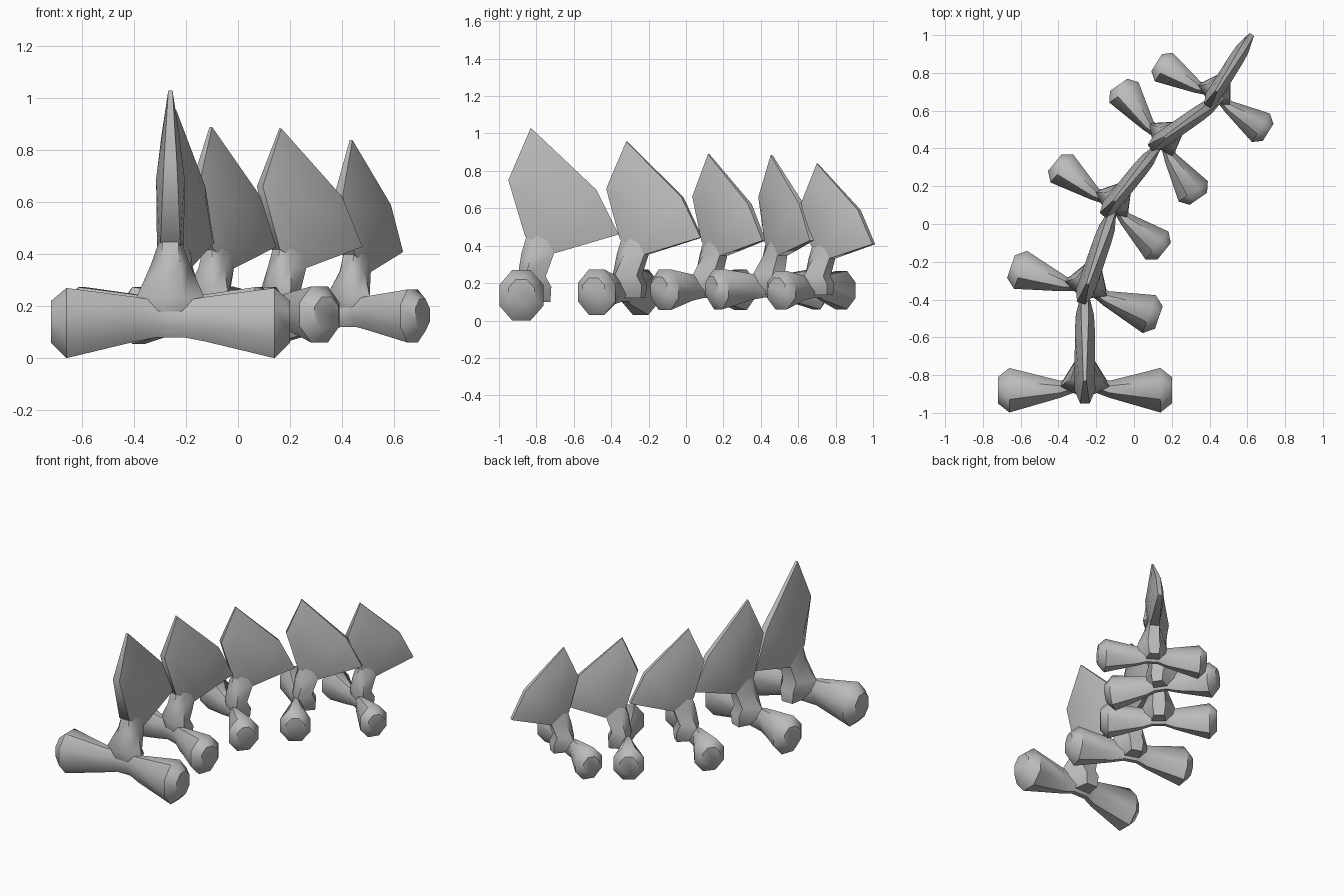
import bpy, bmesh, math

cube = bpy.data.objects.get("Cube")
if cube:
    bpy.data.objects.remove(cube, do_unlink=True)

# One plain bone grey
bone = bpy.data.materials.new("bone_grey")
bone.use_nodes = True
bone.diffuse_color = (0.5, 0.5, 0.5, 1)
bsdf = next(n for n in bone.node_tree.nodes if n.type == 'BSDF_PRINCIPLED')
bsdf.inputs["Base Color"].default_value = (0.5, 0.5, 0.5, 1)
bsdf.inputs["Roughness"].default_value = 0.7


def loft(name, rings):
    """Skin closed rings of equal point count and cap both ends."""
    bm = bmesh.new()
    loops = [[bm.verts.new(p) for p in ring] for ring in rings]
    n = len(loops[0])
    for a, b in zip(loops, loops[1:]):
        for i in range(n):
            j = (i + 1) % n
            bm.faces.new((a[i], a[j], b[j], b[i]))
    bm.faces.new(loops[0])
    bm.faces.new(loops[-1])
    bmesh.ops.recalc_face_normals(bm, faces=bm.faces)
    mesh = bpy.data.meshes.new(name)
    bm.to_mesh(mesh)
    bm.free()
    mesh.materials.append(bone)
    return mesh


def octagon(x, half_y, half_z, cy, cz):
    k = 1 / math.cos(math.pi / 8)
    angles = [math.pi / 8 + i * math.pi / 4 for i in range(8)]
    return [(x, cy + k * half_y * math.cos(a), cz + k * half_z * math.sin(a))
            for a in angles]


# Crossbar with a knob at each end: x, half depth, half height, centre y, centre z
half = [(0.46, 0.07, 0.08, 0, 0.14),
        (0.40, 0.118, 0.135, 0, 0.135),
        (0.13, 0.045, 0.085, 0.005, 0.15),
        (0.05, 0.04, 0.07, 0.03, 0.15)]
stations = [(-s[0], *s[1:]) for s in half] + half[::-1]
crossbar = loft("crossbar", [octagon(*s) for s in stations])


# Stem flaring down from the fin into the crossbar:
# z, front y, side y, back y, front half width, side half width, back half width
def stem_ring(z, yf, ys, yb, wf, ws, wb):
    right = [(wf, yf, z), (ws, ys, z), (wb, yb, z)]
    return right + [(-x, y, z) for x, y, z in right[::-1]]


stem = loft("stem", [stem_ring(*s) for s in (
    (0.10, 0.00, 0.04, 0.155, 0.03, 0.06, 0.04),
    (0.18, -0.01, 0.03, 0.16, 0.04, 0.13, 0.05),
    (0.235, -0.02, 0.02, 0.13, 0.05, 0.13, 0.05),
    (0.36, 0.00, 0.06, 0.175, 0.035, 0.075, 0.04),
    (0.46, 0.03, 0.08, 0.18, 0.03, 0.04, 0.03))])

# Fin: outer rim and thicker inner plateau, as y, z, half thickness
rim = [(0.02, 0.45, 0.038), (-0.07, 0.75, 0.025), (0.05, 1.03, 0.008),
       (0.40, 0.70, 0.02), (0.52, 0.46, 0.018), (0.18, 0.36, 0.04)]
plateau = [(0.06, 0.50, 0.046), (0.00, 0.69, 0.055), (0.07, 0.86, 0.034),
           (0.32, 0.63, 0.053), (0.40, 0.50, 0.048), (0.17, 0.44, 0.052)]


def fin_ring(points, side):
    return [(side * t, y, z) for y, z, t in points]


fin = loft("fin", [fin_ring(plateau, -1), fin_ring(rim, -1),
                   fin_ring(rim, 1), fin_ring(plateau, 1)])

# Curving row of segments: x, y, z, turn in degrees, scale
segments = [(-0.26, -0.88, 0.0, 0, 1.0),
            (-0.26, -0.36, 0.03, 19, 0.90),
            (-0.13, 0.09, 0.055, 39, 0.81),
            (0.13, 0.435, 0.06, 55, 0.80),
            (0.415, 0.67, 0.06, 32, 0.757)]
for mesh in (crossbar, stem, fin):
    for i, (x, y, z, turn, scale) in enumerate(segments, 1):
        obj = bpy.data.objects.new(f"{mesh.name}_{i}", mesh)
        bpy.context.collection.objects.link(obj)
        obj.location = (x, y, z)
        obj.rotation_euler.z = -math.radians(turn)
        obj.scale = (scale,) * 3
    # The mesh is shared, so shading one segment shades them all
    bpy.ops.object.select_all(action='DESELECT')
    obj.select_set(True)
    bpy.context.view_layer.objects.active = obj
    bpy.ops.object.shade_smooth_by_angle(angle=math.radians(50))
